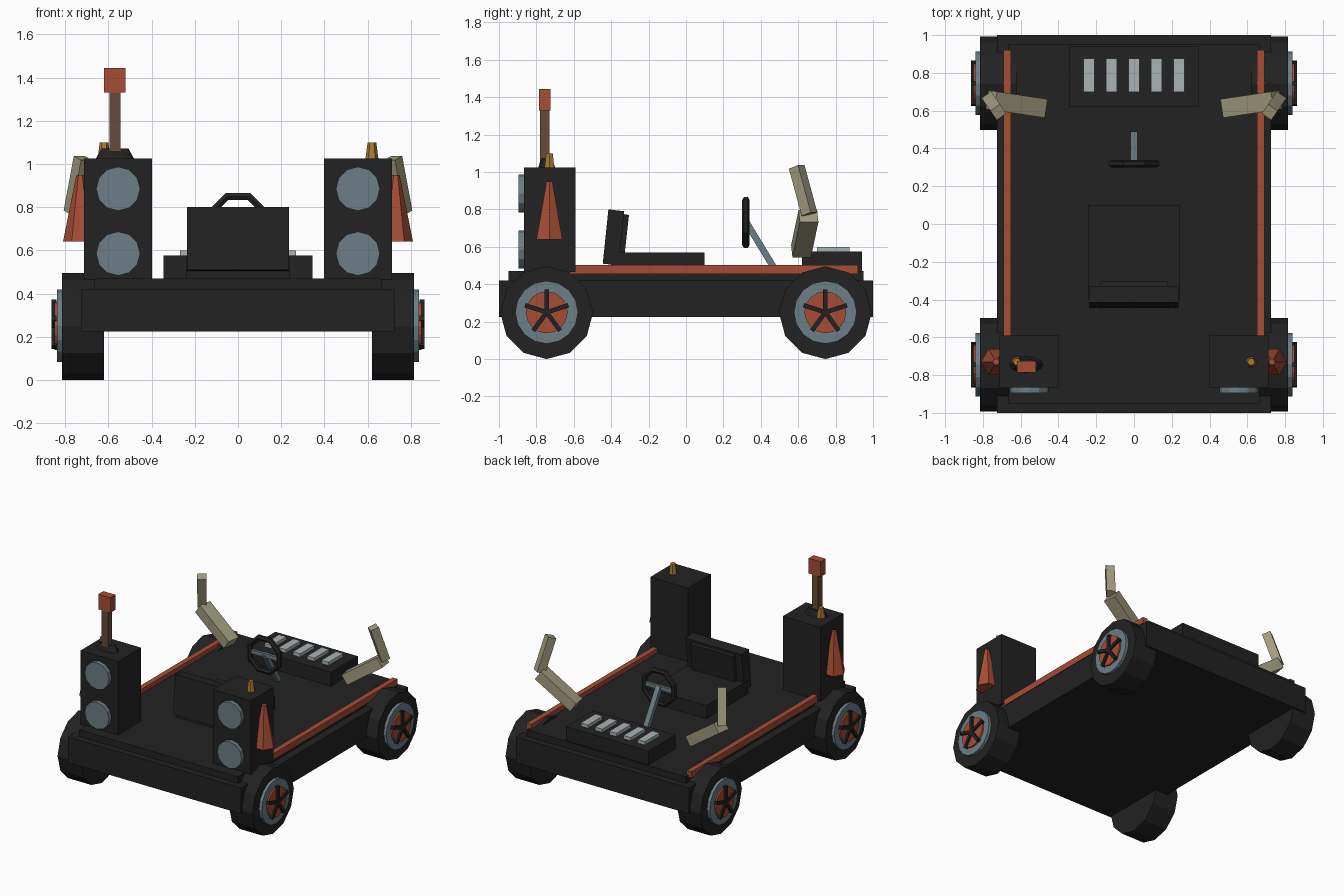
import bpy, bmesh, math
from mathutils import Matrix, Vector

if "Cube" in bpy.data.objects:
    bpy.data.objects.remove(bpy.data.objects["Cube"])


def material(name, rgb):
    m = bpy.data.materials.new(name)
    m.diffuse_color = (*rgb, 1)
    m.use_nodes = True
    m.node_tree.nodes["Principled BSDF"].inputs["Base Color"].default_value = m.diffuse_color
    return m


BLACK = material("black", (0.016, 0.016, 0.016))
ORANGE = material("burnt orange", (0.38, 0.075, 0.036))
BLUE = material("blue grey", (0.15, 0.21, 0.24))
BEIGE = material("beige", (0.36, 0.33, 0.21))
GREY = material("light grey", (0.40, 0.45, 0.46))
BROWN = material("brown", (0.13, 0.07, 0.04))
AMBER = material("amber", (0.40, 0.20, 0.03))


def finish(name, bm, mat):
    bmesh.ops.recalc_face_normals(bm, faces=bm.faces)
    me = bpy.data.meshes.new(name)
    bm.to_mesh(me)
    bm.free()
    me.materials.append(mat)
    ob = bpy.data.objects.new(name, me)
    bpy.context.collection.objects.link(ob)
    return ob


def box(name, mat, x, y, z):
    """Box from (min, max) pairs."""
    bm = bmesh.new()
    c = Vector([(a[0] + a[1]) / 2 for a in (x, y, z)])
    s = [a[1] - a[0] for a in (x, y, z)]
    bmesh.ops.create_cube(bm, size=1, matrix=Matrix.Translation(c) @ Matrix.Diagonal((*s, 1)))
    return finish(name, bm, mat)


def bar(name, mat, a, b, w, h):
    """Box beam from a to b; w is its horizontal width, h its other thickness."""
    a, b = Vector(a), Vector(b)
    d = (b - a).normalized()
    side = d.cross(Vector((0, 0, 1)))
    side = side.normalized() if side.length > 1e-4 else Vector((0, 1, 0))
    rot = Matrix((side, d.cross(side), d)).transposed().to_4x4()
    bm = bmesh.new()
    bmesh.ops.create_cube(bm, size=1, matrix=Matrix.Translation((a + b) / 2) @ rot
                          @ Matrix.Diagonal((w, h, (b - a).length, 1)))
    return finish(name, bm, mat)


def cone(name, mat, loc, r1, r2, depth, sides, rot=None, scale=(1, 1, 1)):
    bm = bmesh.new()
    m = Matrix.Translation(loc) @ Matrix.Diagonal((*scale, 1)) @ (rot or Matrix())
    bmesh.ops.create_cone(bm, cap_ends=True, segments=sides, radius1=r1, radius2=r2,
                          depth=depth, matrix=m)
    return finish(name, bm, mat)


def ring(name, mat, loc, radius, minor, sides, minor_sides):
    """Ring facing along y, with a flat side on top."""
    bm = bmesh.new()
    rows = []
    for i in range(sides):
        t = 2 * math.pi * (i + 0.5) / sides
        row = []
        for j in range(minor_sides):
            p = 2 * math.pi * (j + 0.5) / minor_sides
            r = radius + minor * math.cos(p)
            row.append(bm.verts.new(Vector(loc) + Vector(
                (r * math.cos(t), minor * math.sin(p), r * math.sin(t)))))
        rows.append(row)
    for i in range(sides):
        a, b = rows[i], rows[(i + 1) % sides]
        for j in range(minor_sides):
            k = (j + 1) % minor_sides
            bm.faces.new((a[j], b[j], b[k], a[k]))
    return finish(name, bm, mat)


def prism(name, mat, yz, x0, x1):
    """Side profile extruded across x."""
    bm = bmesh.new()
    f = bm.faces.new([bm.verts.new((x0, y, z)) for y, z in yz])
    ext = bmesh.ops.extrude_face_region(bm, geom=[f])["geom"]
    bmesh.ops.translate(bm, vec=(x1 - x0, 0, 0),
                        verts=[v for v in ext if isinstance(v, bmesh.types.BMVert)])
    return finish(name, bm, mat)


ALONG_X = Matrix.Rotation(math.pi / 2, 4, 'Y')
ALONG_Y = Matrix.Rotation(math.pi / 2, 4, 'X')
TURN = Matrix.Rotation(math.pi / 2, 4, 'Z')

# Body
box("chassis", BLACK, (-0.725, 0.725), (-1, 1), (0.225, 0.42))
box("deck", BLACK, (-0.665, 0.665), (-0.95, 0.95), (0.42, 0.47))

# Seat
box("seat_base", BLACK, (-0.24, 0.24), (-0.40, 0.10), (0.47, 0.57))
prism("seat_back", BLACK, [(-0.445, 0.51), (-0.415, 0.80), (-0.33, 0.79), (-0.36, 0.50)],
      -0.235, 0.235)
prism("seat_cushion", BLACK, [(-0.36, 0.55), (-0.335, 0.775), (-0.305, 0.77), (-0.33, 0.545)],
      -0.18, 0.18)

# Console with keys
box("console", BLACK, (-0.345, 0.345), (0.62, 0.94), (0.47, 0.575))
for i in range(5):
    x = (i - 2) * 0.119
    box("console_key", GREY, (x - 0.03, x + 0.03), (0.70, 0.875), (0.57, 0.60))

# Steering
ring("steering_wheel", BLACK, (0, 0.32, 0.73), 0.13, 0.02, 8, 6)
box("steering_crossbar", BLUE, (-0.12, 0.12), (0.31, 0.33), (0.715, 0.745))
bar("steering_column", BLUE, (0, 0.32, 0.735), (0, 0.475, 0.48), 0.038, 0.035)

for s in (-1, 1):
    # Side rails
    box("side_rail", ORANGE, sorted((s * 0.65, s * 0.69)), (-0.62, 0.92), (0.455, 0.503))

    # Wheels with rims, hubs and five spokes
    for y in (-0.745, 0.745):
        cone("wheel", BLACK, (s * 0.718, y, 0.248), 0.248, 0.248, 0.195, 12, ALONG_X)
        cone("rim", BLUE, (s * 0.82, y, 0.25), 0.168, 0.168, 0.036, 16, ALONG_X)
        cone("hub", ORANGE, (s * 0.835, y, 0.25), 0.112, 0.112, 0.03, 16, ALONG_X)
        for k in range(5):
            t = 2 * math.pi * k / 5
            bar("spoke", BLACK, (s * 0.852, y, 0.25),
                (s * 0.852, y + 0.122 * math.sin(t), 0.25 + 0.122 * math.cos(t)),
                0.024, 0.024)

    # Speaker towers
    box("speaker_box", BLACK, sorted((s * 0.398, s * 0.712)), (-0.865, -0.59), (0.465, 1.025))
    for z in (0.585, 0.885):
        cone("speaker_disc", BLUE, (s * 0.555, -0.878, z), 0.102, 0.102, 0.036, 12, ALONG_Y)
    cone("beacon", AMBER, (s * 0.62, -0.73, 1.062), 0.03, 0.02, 0.076, 6, TURN)
    cone("side_cone", ORANGE, (s * 0.73, -0.73, 0.795), 0.08, 0.018, 0.31, 6, TURN)

    # Bent arms
    bar("lower_arm", BEIGE, (s * 0.487, 0.615, 0.577), (s * 0.755, 0.655, 0.765), 0.10, 0.08)
    bar("upper_arm", BEIGE, (s * 0.765, 0.66, 0.775), (s * 0.718, 0.592, 1.027), 0.062, 0.062)

# Lever on one speaker
cone("lever_base", BLACK, (-0.57, -0.745, 1.047), 0.09, 0.062, 0.05, 12, None, (1, 0.5, 1))
box("lever_pole", BROWN, (-0.596, -0.544), (-0.78, -0.73), (1.06, 1.335))
box("lever_handle", ORANGE, (-0.62, -0.52), (-0.785, -0.725), (1.33, 1.445))
